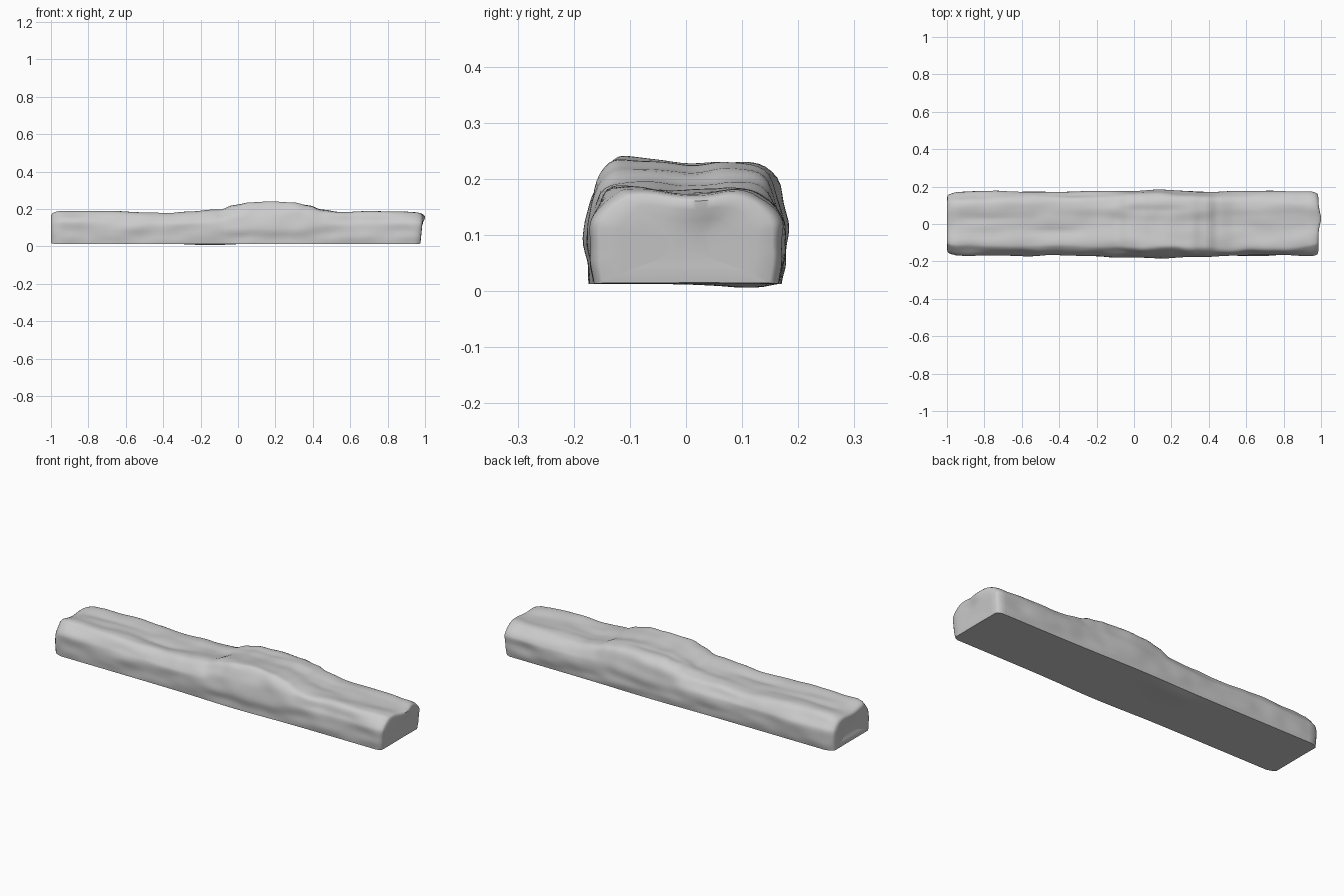
import bpy, bmesh, math
from mathutils import Vector, noise

if "Cube" in bpy.data.objects:
    bpy.data.objects.remove(bpy.data.objects["Cube"])

# Top height along the length (x, z)
TOP = [(-1, .187), (-.92, .189), (-.7, .188), (-.5, .183), (-.38, .18), (-.25, .185),
       (-.1, .195), (-.02, .22), (.06, .236), (.18, .24), (.3, .236), (.38, .222),
       (.45, .2), (.55, .186), (.8, .186), (1, .187)]
# Width of the front shoulder slope along the length
SLOPE = [(-1, .045), (-.7, .04), (-.45, .042), (-.2, .035), (0, .04), (.2, .05), (.32, .03),
         (.5, .018), (.8, .025), (1, .045)]


def lerp(table, x):
    for (a, u), (b, v) in zip(table, table[1:]):
        if x <= b:
            t = max(0, (x - a) / (b - a))
            return u + (v - u) * t * t * (3 - 2 * t)
    return table[-1][1]


def chaikin(pts):
    out = []
    for p, q in zip(pts, pts[1:] + pts[:1]):
        out += [p.lerp(q, .25), p.lerp(q, .75)]
    return out


def section(x):
    """Closed outline (y, z) of the beam at x."""
    h, s = lerp(TOP, x), lerp(SLOPE, x)
    bulge = .01 * math.exp(-((x - .1) / .25) ** 2)
    dip = -.009 * math.exp(-((x + .15) / .12) ** 2)
    f, b = -.168 - bulge, .17 + bulge * .6
    pts = [(f + .004, .013), (f, .06), (f - .003, .115), (f + .006, .75 * h),
           (f + s, .97 * h), (-.105, h), (-.03, h - .008), (.03, h - .012),
           (.09, h - .002), (.135, .94 * h), (b - .008, .75 * h), (b + .006, .115),
           (b + .002, .06), (b - .005, .013), (b - .006, .013), (.12, .013 + dip),
           (.03, .014 + dip * .3), (-.08, .013), (f + .005, .013)]
    return chaikin(chaikin([Vector(p) for p in pts]))


def weather(p):
    """Streaky erosion, stretched along the beam; fades at the flat base."""
    w = min(1, max(0, (p.z - .012) / .04))
    streak = noise.noise(Vector((p.x * 3.5, p.y * 17, p.z * 17 + 3)))
    lump = noise.noise(Vector((p.x * 9 + 5, p.y * 13, p.z * 13)))
    side = 1 if p.y > 0 else -1
    top = min(1, max(0, (p.z - .13) / .04))
    d = .008 * streak + .005 * lump
    # Long grooves worn in the top
    groove = 0
    for gx, gy, length in ((-.72, .03, .2), (.12, .075, .2), (-.42, -.04, .16)):
        groove += math.exp(-((p.x - gx) / length) ** 4 - ((p.y - gy) / .014) ** 2)
    edge = min(1, abs(p.y) / .15) ** 3
    p.y += side * d * w * edge
    p.z += (d - .005 * groove) * top * .8
    return p


# Stations along the beam: (x, outline scale); the ends shrink to closed faces
N = 110
stations = [(-.99, .25), (-.995, .5), (-1, .7), (-.998, .82), (-.99, .89), (-.975, .95)]
stations += [(-.95 + 1.9 * i / N, 1) for i in range(N + 1)]
stations += [(.968, .97), (.98, .93), (.985, .87), (.986, .7), (.985, .5), (.984, .25)]

bm = bmesh.new()
rings = []
for x, s in stations:
    ring = []
    for q in section(x):
        cy, cz = 0, .075
        zs = s if (q.y > cz or s < .8) else 1 - (1 - s) * .15
        ys = 1 - (1 - s) * (.75 if s > .8 else 1)
        p = weather(Vector((x, cy + (q.x - cy) * ys, cz + (q.y - cz) * zs)))
        if x > .96:
            # Overhanging lip on the right end, undercut towards the base
            p.x += .015 * math.exp(-((p.y - .03) / .05) ** 2 - ((p.z - .16) / .03) ** 2)
            p.x -= .012 * max(0, 1 - p.z / .12)
        ring.append(bm.verts.new(p))
    rings.append(ring)
n = len(rings[0])
for a, b in zip(rings, rings[1:]):
    for i in range(n):
        j = (i + 1) % n
        bm.faces.new((a[i], a[j], b[j], b[i]))
bm.faces.new(rings[0])
bm.faces.new(rings[-1])
bmesh.ops.recalc_face_normals(bm, faces=bm.faces)

mesh = bpy.data.meshes.new("stone_beam")
bm.to_mesh(mesh)
bm.free()
beam = bpy.data.objects.new("stone_beam", mesh)
bpy.context.collection.objects.link(beam)
bpy.context.view_layer.objects.active = beam
beam.select_set(True)
bpy.ops.object.shade_smooth_by_angle(angle=math.radians(50))
